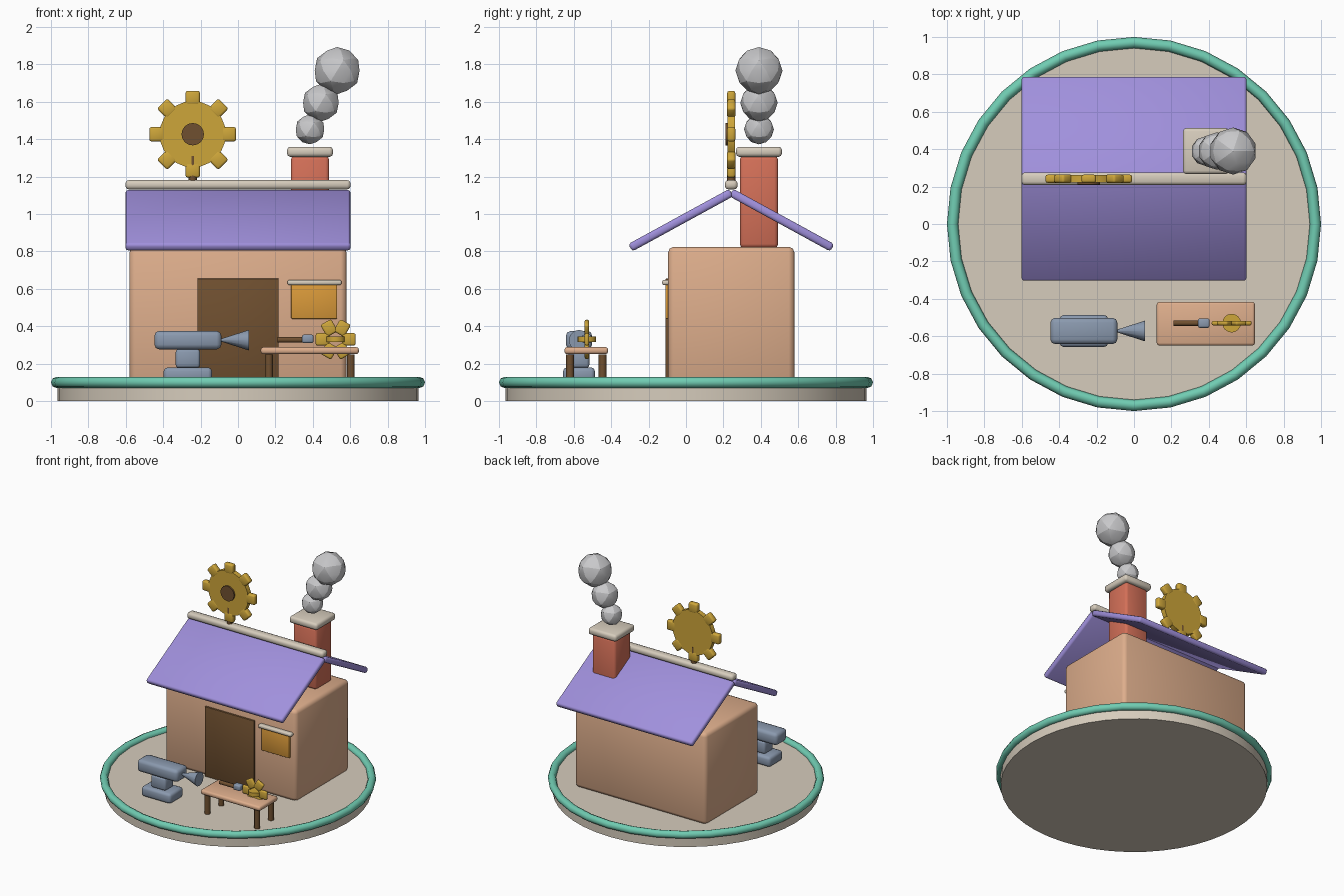
import bpy
import math
from math import pi, cos, sin, atan2, hypot

if "Cube" in bpy.data.objects:
    bpy.data.objects.remove(bpy.data.objects["Cube"])


def material(name, rgb):
    """Flat colour from display values in 0-255."""
    lin = [((c / 255 + 0.055) / 1.055) ** 2.4 for c in rgb]
    m = bpy.data.materials.new(name)
    m.use_nodes = True
    m.diffuse_color = (*lin, 1)
    m.node_tree.nodes["Principled BSDF"].inputs["Base Color"].default_value = (*lin, 1)
    return m


cream = material("cream stone", (214, 204, 188))
tan = material("tan plaster", (222, 174, 140))
purple = material("purple roof", (160, 144, 220))
teal = material("teal rim", (112, 204, 178))
brick = material("red brick", (212, 112, 88))
slate = material("slate metal", (138, 153, 174))
gold = material("gold brass", (206, 166, 58))
amber = material("amber glass", (218, 154, 58))
brown = material("brown wood", (112, 80, 48))
smoke_grey = material("smoke grey", (200, 200, 202))


def finish(name, mat, angle=60):
    ob = bpy.context.object
    ob.name = name
    ob.data.materials.append(mat)
    bpy.ops.object.shade_smooth_by_angle(angle=math.radians(angle))
    return ob


def box(name, mat, loc, size, bevel=0.0, rot=(0, 0, 0)):
    bpy.ops.mesh.primitive_cube_add(size=1, location=loc, rotation=rot)
    bpy.context.object.scale = size
    bpy.ops.object.transform_apply(location=False, rotation=False, scale=True)
    if bevel:
        mod = bpy.context.object.modifiers.new("bevel", "BEVEL")
        mod.width, mod.segments = bevel, 2
        bpy.ops.object.modifier_apply(modifier="bevel")
    return finish(name, mat)


def rod(name, mat, loc, r, depth, rot=(0, 0, 0), sides=16, r2=None):
    bpy.ops.mesh.primitive_cone_add(vertices=sides, radius1=r, radius2=r if r2 is None else r2,
                                    depth=depth, location=loc, rotation=rot)
    return finish(name, mat, 50)


def teeth(name, centre, count, reach, size, bevel):
    """Ring of gear teeth standing in the xz plane."""
    x, y, z = centre
    for i in range(count):
        a = 2 * pi * i / count
        box(f"{name}_{i + 1}", gold, (x + reach * cos(a), y, z + reach * sin(a)),
            size, bevel, (0, -a, 0))


# Round platform and rim
rod("platform", cream, (0, 0, 0.05), 0.965, 0.1, sides=48)
bpy.ops.mesh.primitive_torus_add(location=(0, 0, 0.1), major_radius=0.97, minor_radius=0.03,
                                 major_segments=32, minor_segments=8)
finish("platform_rim", teal)

# House body, door and window
mid = 0.242
box("house_body", tan, (0, mid, 0.46), (1.16, 0.675, 0.73), 0.03)
box("door", brown, (0, -0.098, 0.375), (0.435, 0.025, 0.56), 0.004)
box("window", amber, (0.407, -0.098, 0.535), (0.245, 0.025, 0.19), 0.004)
box("window_lintel", cream, (0.409, -0.105, 0.634), (0.29, 0.045, 0.028), 0.01)

# Roof slabs and ridge
run, drop = 0.54, 0.295
pitch = atan2(drop, run)
for side, name in ((-1, "roof_front"), (1, "roof_back")):
    box(name, purple, (0, mid + side * run / 2, 1.115 - drop / 2),
        (1.204, hypot(run, drop), 0.045), 0.015, (-side * pitch, 0, 0))
box("roof_ridge", cream, (0, mid, 1.157), (1.204, 0.068, 0.05), 0.018)

# Chimney and smoke
cx, cy = 0.385, 0.39
box("chimney", brick, (cx, cy, 1.065), (0.205, 0.205, 0.49), 0.02)
box("chimney_cap", cream, (cx, cy, 1.333), (0.246, 0.246, 0.054), 0.018)
for i, (x, z, r) in enumerate(((0.385, 1.453, 0.08), (0.443, 1.595, 0.1), (0.53, 1.767, 0.126))):
    bpy.ops.mesh.primitive_ico_sphere_add(subdivisions=2, radius=r, location=(x, cy, z))
    finish(f"smoke_puff_{i + 1}", smoke_grey, 20)

# Rooftop gear sign
gx, gz = -0.242, 1.427
rod("sign_gear", gold, (gx, mid, gz), 0.177, 0.04, (pi / 2, 0, 0), 24)
teeth("sign_gear_tooth", (gx, mid, gz), 8, 0.193, (0.078, 0.044, 0.078), 0.012)
rod("sign_hub", brown, (gx, mid - 0.022, gz), 0.06, 0.02, (pi / 2, 0, 0))
rod("sign_post", brown, (gx, mid, 1.24), 0.022, 0.14, sides=12)

# Anvil
ax, ay = -0.268, -0.572
box("anvil_foot", slate, (ax, ay, 0.14), (0.258, 0.17, 0.08), 0.02)
box("anvil_neck", slate, (ax, ay, 0.228), (0.13, 0.11, 0.1), 0.015)
box("anvil_body", slate, (ax, ay, 0.326), (0.358, 0.14, 0.098), 0.025)
rod("anvil_horn", slate, (-0.02, ay, 0.326), 0.005, 0.156, (0, pi / 2, 0), 12, 0.055)

# Workbench
bx, by = 0.384, -0.533
box("bench_top", tan, (bx, by, 0.27), (0.525, 0.234, 0.038), 0.014)
for sx in (-1, 1):
    for sy in (-1, 1):
        rod(f"bench_leg_{'left' if sx > 0 else 'right'}_{'back' if sy > 0 else 'front'}", brown,
            (bx + sx * 0.219, by + sy * 0.087, 0.175), 0.021, 0.15, sides=12)

# Hammer and small gear on the bench
iy = -0.53
rod("hammer_handle", brown, (0.285, iy, 0.328), 0.015, 0.145, (0, pi / 2, 0), 12)
box("hammer_head", slate, (0.373, iy, 0.333), (0.062, 0.05, 0.045), 0.01)
rod("small_gear_hub", gold, (0.522, iy, 0.33), 0.05, 0.03)
teeth("small_gear_tooth", (0.522, iy, 0.33), 6, 0.07, (0.074, 0.025, 0.066), 0.01)
